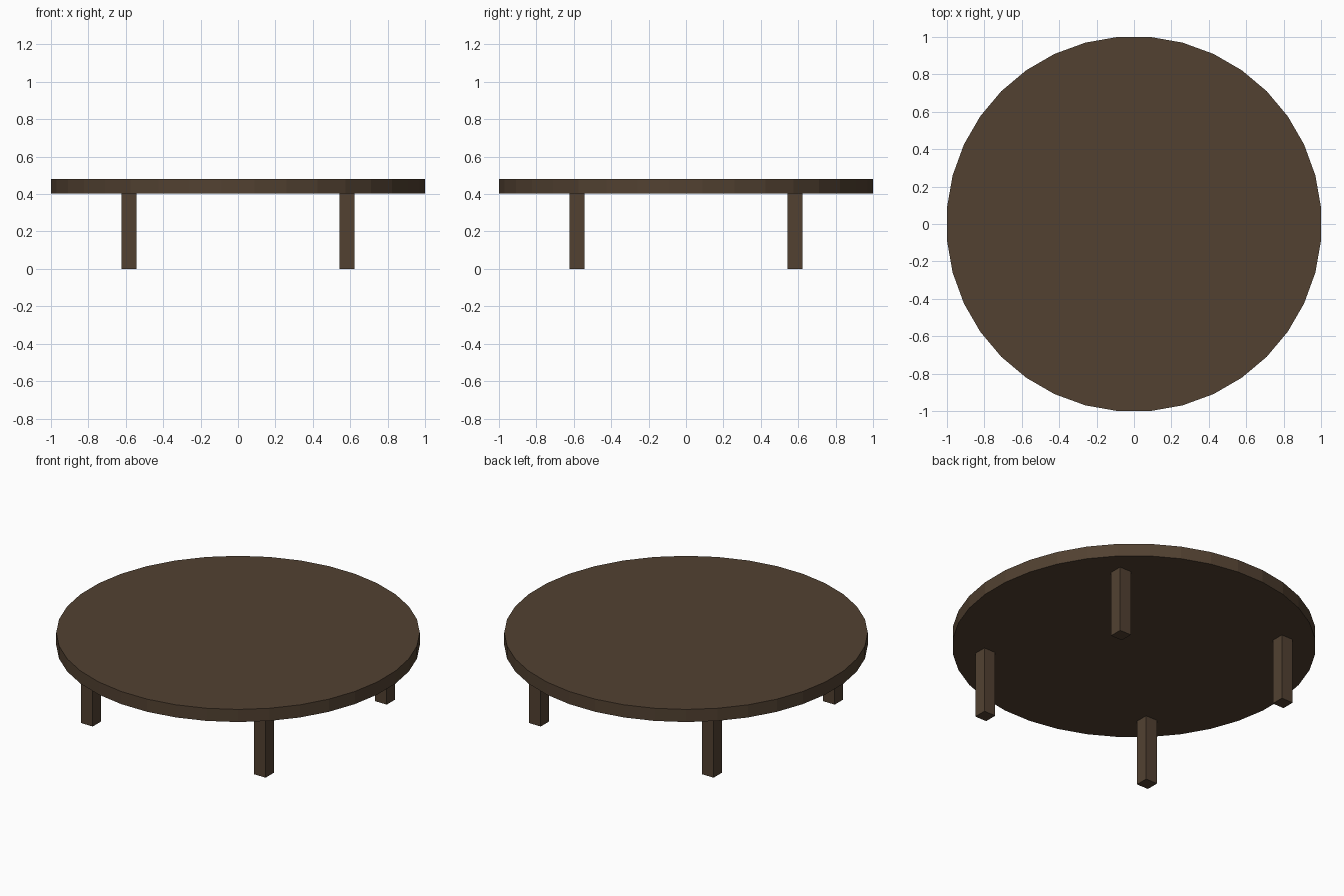
import bpy
import math

if "Cube" in bpy.data.objects:
    bpy.data.objects.remove(bpy.data.objects["Cube"])

wood = bpy.data.materials.new("dark_brown_wood")
wood.diffuse_color = (0.084, 0.053, 0.031, 1.0)
wood.use_nodes = True
wood.node_tree.nodes["Principled BSDF"].inputs["Base Color"].default_value = wood.diffuse_color

TOP_Z, UNDER_Z = 0.48, 0.403
LEG_W, LEG_POS = 0.078, 0.583


def finish(name):
    ob = bpy.context.object
    ob.name = name
    ob.data.materials.append(wood)
    return ob


# Round tabletop: 36 flat sides, with a flat facing each axis
bpy.ops.mesh.primitive_cylinder_add(
    vertices=36, radius=1 / math.cos(math.radians(5)), depth=TOP_Z - UNDER_Z,
    location=(0, 0, (TOP_Z + UNDER_Z) / 2), rotation=(0, 0, math.radians(5)))
finish("tabletop")

# Four square legs
for side, sx in (("left", -1), ("right", 1)):
    for end, sy in (("front", -1), ("back", 1)):
        bpy.ops.mesh.primitive_cube_add(
            size=1, location=(sx * LEG_POS, sy * LEG_POS, UNDER_Z / 2))
        leg = finish(f"{end}_{side}_leg")
        leg.scale = (LEG_W, LEG_W, UNDER_Z)
